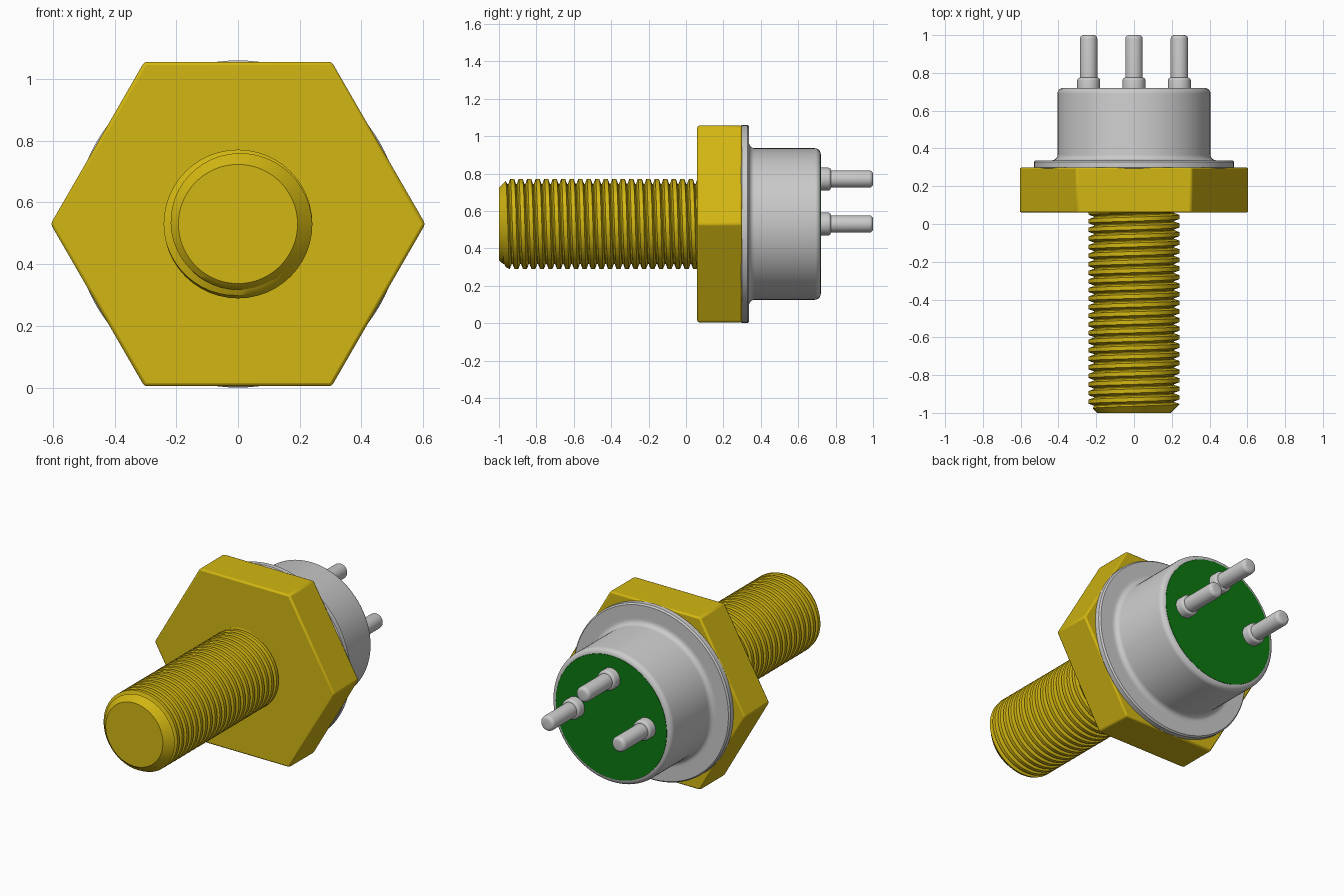
import bpy, bmesh, math

if "Cube" in bpy.data.objects:
    bpy.data.objects.remove(bpy.data.objects["Cube"], do_unlink=True)

CZ = 0.53            # height of the main axis, which runs along y


def material(name, rgb, metallic=0.0):
    m = bpy.data.materials.new(name)
    m.use_nodes = True
    m.diffuse_color = (*rgb, 1)
    m.node_tree.nodes["Principled BSDF"].inputs["Base Color"].default_value = (*rgb, 1)
    return m


BRASS = material("brass yellow", (0.65, 0.47, 0.006))
STEEL = material("light grey metal", (0.6, 0.6, 0.6))
GLASS = material("green glass", (0.004, 0.19, 0.006))


def finish(name, bm, mat):
    me = bpy.data.meshes.new(name)
    bm.to_mesh(me)
    bm.free()
    me.materials.append(mat)
    ob = bpy.data.objects.new(name, me)
    bpy.context.collection.objects.link(ob)
    bpy.ops.object.select_all(action='DESELECT')
    ob.select_set(True)
    bpy.context.view_layer.objects.active = ob
    bpy.ops.object.shade_smooth_by_angle(angle=math.radians(32))
    return ob


def revolve(name, profile, mat, segs=64, x=0.0, z=CZ):
    """Turn a (radius, y) profile, from axis to axis, about a y-parallel axis."""
    bm = bmesh.new()
    rings = []
    for r, y in profile:
        if r == 0:
            rings.append([bm.verts.new((x, y, z))] * segs)
        else:
            rings.append([bm.verts.new((x + r * math.cos(math.tau * i / segs), y,
                                        z + r * math.sin(math.tau * i / segs)))
                          for i in range(segs)])
    for a, b in zip(rings, rings[1:]):
        for i in range(segs):
            k = (i + 1) % segs
            quad = list(dict.fromkeys((a[i], a[k], b[k], b[i])))
            bm.faces.new(quad)
    bmesh.ops.recalc_face_normals(bm, faces=bm.faces)
    return finish(name, bm, mat)


def arc(cr, cy, rad, a0, a1, n=5):
    """Profile points on a fillet arc, angles in degrees."""
    return [(cr + rad * math.cos(math.radians(a0 + (a1 - a0) * i / n)),
             cy + rad * math.sin(math.radians(a0 + (a1 - a0) * i / n)))
            for i in range(n + 1)]


# Hexagonal head with softened edges
hexagon = revolve("hex_head", [(0, 0.06), (0.607, 0.06), (0.607, 0.30), (0, 0.30)],
                  BRASS, segs=6)
bev = hexagon.modifiers.new("edge_softening", 'BEVEL')
bev.width = 0.01
bev.segments = 2
bev.limit_method = 'ANGLE'

# Shank core with chamfered tip
revolve("shank_core", [(0, -1), (0.193, -1), (0.211, -0.98), (0.211, 0.08), (0, 0.08)], BRASS)


# Right-handed helical thread, trimmed by the tip chamfer
def thread(pitch=0.0455, root=0.213, crest=0.241, n=48):
    bm = bmesh.new()
    section = [(0, root), (0.1, root), (0.32, crest), (0.78, crest), (1, root)]
    steps = math.ceil(n * (1.07 / pitch + 1.5))
    rows = []
    for i in range(steps + 1):
        t = math.tau * i / n
        row = []
        for f, r in section:
            y = -1 - pitch + pitch * (i / n + f)
            y = min(max(y, -1), 0.075)
            r = min(r, 0.194 + (y + 1))
            row.append(bm.verts.new((r * math.sin(t), y, CZ + r * math.cos(t))))
        rows.append(row)
    for a, b in zip(rows, rows[1:]):
        for j in range(len(section) - 1):
            bm.faces.new((a[j], b[j], b[j + 1], a[j + 1]))
    bmesh.ops.remove_doubles(bm, verts=bm.verts, dist=0.0002)
    return finish("screw_thread", bm, BRASS)


thread()

# Metal can with flange, root fillet and rounded rim
can = [(0, 0.29), (0.522, 0.29), (0.53, 0.30), (0.53, 0.328), (0.522, 0.337), (0.445, 0.337)]
can += arc(0.435, 0.367, 0.03, 270, 180)
can += arc(0.375, 0.69, 0.03, 0, 90)
can += [(0.372, 0.715), (0, 0.715)]
revolve("sensor_can", can, STEEL, segs=96)

# Glass seal filling the back of the can
revolve("glass_seal", [(0, 0.712), (0.374, 0.712), (0.374, 0.721), (0, 0.721)], GLASS, segs=96)

# Three contact pins, each with a collar
for label, x, z in (("left", 0.24, CZ), ("middle", 0, CZ + 0.24), ("right", -0.24, CZ)):
    collar = [(0, 0.71), (0.061, 0.71)] + arc(0.046, 0.760, 0.015, 0, 90, 4) + [(0, 0.775)]
    revolve(label + "_pin_collar", collar, STEEL, 32, x, z)
    pin = [(0, 0.76), (0.046, 0.76)] + arc(0.026, 0.98, 0.02, 0, 90, 4) + [(0, 1.0)]
    revolve(label + "_pin", pin, STEEL, 32, x, z)
